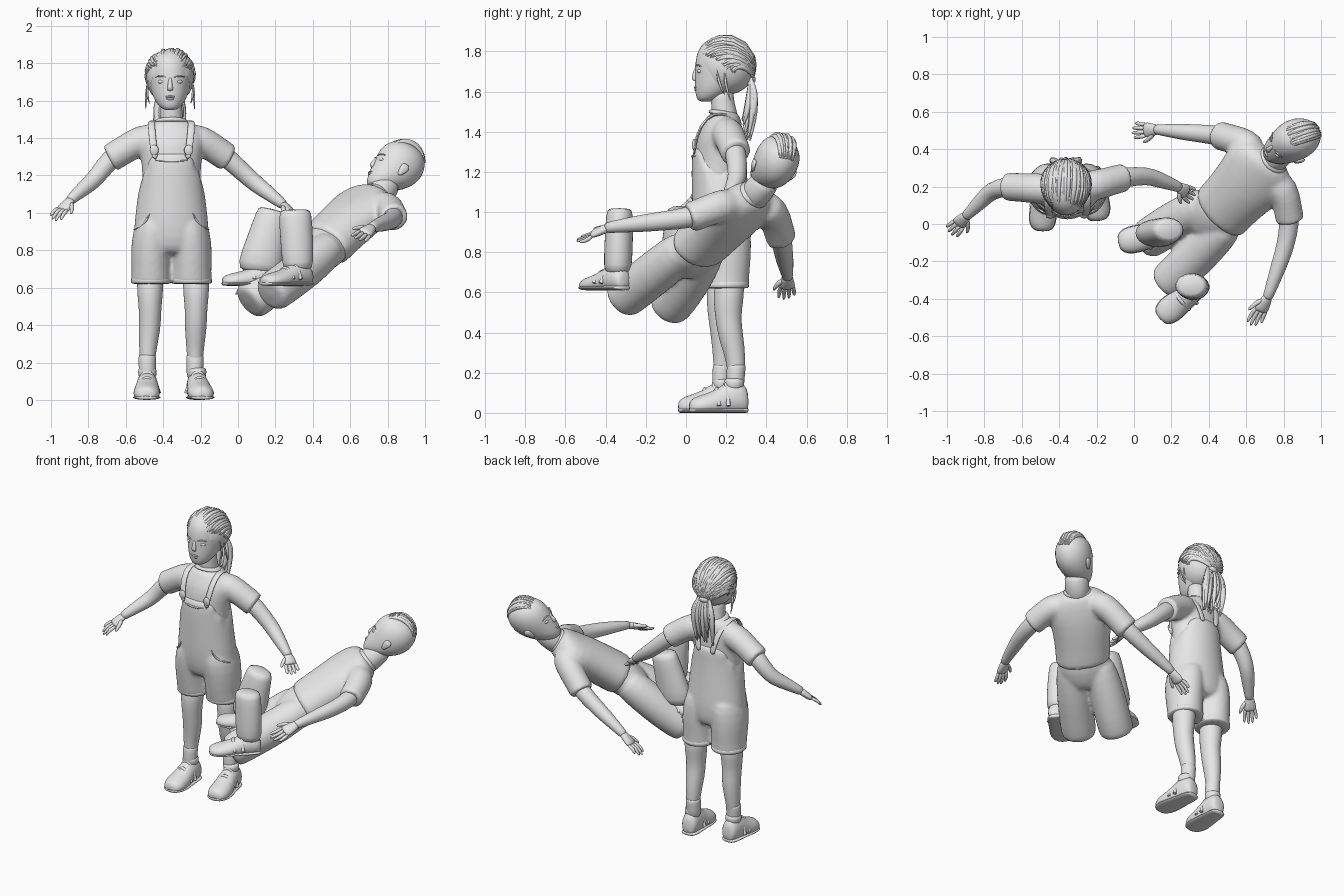
import bpy, bmesh, math, random
from mathutils import Vector, Matrix

random.seed(4)
if "Cube" in bpy.data.objects:
    bpy.data.objects.remove(bpy.data.objects["Cube"])

grey = bpy.data.materials.new("plain_grey")
grey.use_nodes = True
grey.diffuse_color = (0.8, 0.8, 0.8, 1)
grey.node_tree.nodes["Principled BSDF"].inputs["Base Color"].default_value = (0.8, 0.8, 0.8, 1)
ID = Matrix.Identity(4)
X, Y, Z = (1, 0, 0), (0, 1, 0), (0, 0, 1)


def finish(name, bm, M=ID, subsurf=1):
    bmesh.ops.recalc_face_normals(bm, faces=bm.faces)
    for f in bm.faces:
        f.smooth = True
    me = bpy.data.meshes.new(name)
    bm.to_mesh(me)
    bm.free()
    me.transform(M)
    me.materials.append(grey)
    ob = bpy.data.objects.new(name, me)
    bpy.context.collection.objects.link(ob)
    if subsurf:
        mod = ob.modifiers.new("smooth", "SUBSURF")
        mod.levels = mod.render_levels = subsurf
    return ob


def fuse(name, parts):
    """Blend overlapping closed parts into one continuous garment."""
    bpy.context.view_layer.update()
    dg = bpy.context.evaluated_depsgraph_get()
    bm = bmesh.new()
    for p in parts:
        ev = p.evaluated_get(dg)
        bm.from_mesh(ev.to_mesh())
        ev.to_mesh_clear()
    for p in parts:
        bpy.data.objects.remove(p)
    ob = finish(name, bm, subsurf=0)
    rm = ob.modifiers.new("blend", "REMESH")
    rm.mode, rm.voxel_size, rm.use_smooth_shade = "VOXEL", .011, True
    sm = ob.modifiers.new("relax", "SMOOTH")
    sm.factor, sm.iterations = .5, 7


def loft(name, secs, side=None, n=16, M=ID, floor=None, cuts=(), axis=None):
    """Skin elliptical sections (x, y, z, half width, half depth) along a path."""
    bm = bmesh.new()
    pts = [Vector(s[:3]) for s in secs]
    side = Vector(side) if side else (pts[-1] - pts[0]).orthogonal()
    rings = []
    for i, s in enumerate(secs):
        t = Vector(axis) if axis else (pts[min(i + 1, len(pts) - 1)] - pts[max(i - 1, 0)]).normalized()
        u = (side - t * side.dot(t)).normalized()
        w = t.cross(u)
        ring = []
        for k in range(n):
            ang = math.tau * k / n
            p = pts[i] + u * s[3] * math.cos(ang) + w * s[-1] * math.sin(ang)
            if floor is not None:
                p.z = max(p.z, floor)
            ring.append(bm.verts.new(p))
        rings.append(ring)
    for r, q in zip(rings, rings[1:]):
        for k in range(n):
            bm.faces.new((r[k], r[(k + 1) % n], q[(k + 1) % n], q[k]))
    bm.faces.new(rings[0])
    bm.faces.new(rings[-1])
    for co, no in cuts:
        bmesh.ops.bisect_plane(bm, geom=bm.verts[:] + bm.edges[:] + bm.faces[:],
                               plane_co=co, plane_no=no, clear_outer=True)
        bmesh.ops.holes_fill(bm, edges=[e for e in bm.edges if e.is_boundary])
    return finish(name, bm, M)


def ball(name, loc, scale, M=ID, plane=None):
    bm = bmesh.new()
    bmesh.ops.create_uvsphere(bm, u_segments=24, v_segments=14, radius=1,
                              matrix=Matrix.Translation(loc) @ Matrix.Diagonal((*scale, 1)))
    if plane:
        bmesh.ops.bisect_plane(bm, geom=bm.verts[:] + bm.edges[:] + bm.faces[:],
                               plane_co=plane[0], plane_no=plane[1], clear_inner=True)
    finish(name, bm, M, 0)


def strands(name, paths, r, M=ID, taper=True):
    cu = bpy.data.curves.new(name, "CURVE")
    cu.dimensions = "3D"
    cu.bevel_depth, cu.bevel_resolution, cu.use_fill_caps = r, 1, True
    for path in paths:
        sp = cu.splines.new("POLY")
        sp.points.add(len(path) - 1)
        for i, p in enumerate(path):
            sp.points[i].co = (*(M @ Vector(p)), 1)
            sp.points[i].radius = 0.35 + math.sin(math.pi * i / (len(path) - 1)) if taper else 1
        sp.use_smooth = True
    cu.materials.append(grey)
    bpy.context.collection.objects.link(bpy.data.objects.new(name, cu))


def arc(a, b, c, n=9):
    a, b, c = Vector(a), Vector(b), Vector(c)
    return [a * (1 - t) ** 2 + b * 2 * t * (1 - t) + c * t * t for t in (i / (n - 1) for i in range(n))]


def over_skull(a, b, c, radii):
    return [Vector(d.normalized()[k] * radii[k] for k in range(3)) + Vector((0, .015, .01)) for d in arc(a, b, c)]


def head(who, center, front, up, size):
    f = Vector(front).normalized()
    u = Vector(up)
    u = (u - f * u.dot(f)).normalized()
    M = Matrix.Translation(center) @ Matrix((u.cross(f), -f, u)).transposed().to_4x4() @ Matrix.Scale(size, 4)
    skull = [(-.166, -.085, .025, .025), (-.155, -.078, .05, .05), (-.125, -.05, .077, .086), (-.085, -.025, .096, .115),
             (-.03, -.002, .11, .136), (.03, .006, .118, .144), (.09, .008, .11, .134),
             (.13, .01, .084, .104), (.153, .01, .048, .06), (.16, .01, .015, .02)]
    loft(who + "_head", [(0, y, z, a, b) for z, y, a, b in skull], X, 20, M, axis=Z)
    loft(who + "_nose", [(0, -.128, .012, .009, .008), (0, -.136, -.02, .011, .012),
                         (0, -.142, -.052, .018, .016), (0, -.132, -.064, .014, .01)], X, 10, M, axis=Z)
    ball(who + "_upper_lip", (0, -.134, -.094), (.026, .009, .006), M)
    ball(who + "_lower_lip", (0, -.131, -.105), (.022, .01, .007), M)
    for s, lr in ((1, "left"), (-1, "right")):
        ball(f"{who}_{lr}_eye", (s * .046, -.111, -.014), (.02, .016, .011), M)
        strands(f"{who}_{lr}_brow", [arc((s * .022, -.136, .01), (s * .05, -.132, .022), (s * .078, -.106, .01))], .0035, M)
        loft(f"{who}_{lr}_ear", [(s * .1, -.002, -.068, .008, .01), (s * .108, .008, -.04, .012, .022),
                                 (s * .117, .015, -.012, .012, .03), (s * .115, .016, .008, .007, .016)], X, 10, M)
    return M


def hand(name, wrist, tip, thumb):
    """Palm, four fingers and a thumb between wrist and fingertip."""
    w, e = Vector(wrist), Vector(tip)
    d = e - w
    L = d.length
    d.normalize()
    th = Vector(thumb)
    th = (th - d * th.dot(d)).normalized()
    palm = [(0, .028, .024), (.2, .033, .022), (.42, .043, .021), (.55, .039, .015)]
    loft(name + "_palm", [(*(w + d * L * t), a, b) for t, a, b in palm], th, 12)
    curl = d.cross(th) * .012
    for i in range(4):
        off = th * (.03 - .02 * i)
        reach = (.96, 1.04, 1, .86)[i]
        loft(f"{name}_finger_{i + 1}", [(*(w + off + d * L * .45), .0125), (*(w + off * 1.2 + d * L * .72 + curl), .012),
                                        (*(w + off * 1.3 + d * L * reach), .008)], n=8)
    loft(name + "_thumb", [(*(w + th * .012 + d * L * .15), .016), (*(w + th * .05 + d * L * .36), .0135),
                           (*(w + th * .068 + d * L * .62), .009)], n=8)


def arm(name, root, shoulder, cuff, elbow, wrist, tip, thumb, r):
    """Bare arm and hand; returns the sleeve growing out of the torso at root."""
    o, s, c, e, w = map(Vector, (root, shoulder, cuff, elbow, wrist))
    loft(name + "_arm", [(*s.lerp(c, .5), r), (*c, r), (*e, r * .86), (*e.lerp(w, .35), r * .82),
                         (*w, r * .52), (*w.lerp(Vector(tip), .12), r * .5)])
    hand(name + "_hand", w, tip, thumb)
    return loft(name + "_sleeve", [(*o, r * 1.55), (*s, r * 1.52), (*s.lerp(c, .5), r * 1.42),
                                   (*s.lerp(c, .93), r * 1.42), (*c, r * 1.4), (*c, r * 1.3)])


def shoe(name, heel, toe, h):
    """Rounded upper on a flat sole, with two closing straps."""
    d = Vector(toe) - Vector(heel)
    L = d.length
    M = Matrix.Translation(heel) @ Matrix.Rotation(math.atan2(d.x, -d.y), 4, "Z")
    prof = [(0, .05, .03, .045), (.05, .07, .052, .075), (.25, .075, .058, .09), (.42, .06, .062, .085),
            (.6, .042, .07, .066), (.8, .035, .074, .054), (.94, .03, .058, .044), (1, .028, .03, .025)]
    loft(name + "_upper", [(0, -t * L, z * h, a, b * h) for t, z, a, b in prof], X, 18, M, floor=.012, axis=Y)
    loft(name + "_sole", [(0, -t * L, .013, a + .004, .013) for t, z, a, b in prof], X, 16, M, axis=Y)
    for i, t in enumerate((.36, .52)):
        z = (.15, .118)[i] * h
        strands(f"{name}_strap_{i + 1}", [arc((-.064, -t * L, .035), (0, -t * L - .01, z * 2 - .035), (.064, -t * L, .035))],
                .011, M, False)
    loft(name + "_collar", [(0, -.24 * L, .1 * h, .05), (0, -.24 * L, .16 * h, .053), (0, -.24 * L, .175 * h, .046)], n=14, M=M)


# Standing girl: head, neck and tied-back hair
gx = -.356
H = head("girl", (gx - .007, .182, 1.715), (0, -1, 0), Z, 1)
loft("girl_neck", [(gx, .2, 1.43, .075), (gx, .19, 1.5, .062), (gx, .18, 1.56, .058), (gx, .18, 1.62, .06)])
ball("girl_hair_cap", (0, .018, .014), (.13, .146, .146), H, ((0, -.125, .075), (0, .78, .5)))
locks = []
for i in range(72):
    p = -1.85 + 3.7 * i / 71 + random.uniform(-.05, .05)
    j = random.uniform(-.14, .14)
    locks.append(over_skull((math.sin(p), -math.cos(p), .62 - .25 * p * p + j * .5),
                            (math.sin(p) * .9 + j, .3, 1.1 - abs(p) * .45),
                            (j, .9, -.45 + j), (.132, .148, .148 + j * .06)))
strands("girl_hair_locks", locks, .008, H)
tail = []
for i in range(28):
    x, y = random.uniform(-.065, .065), random.uniform(-.03, .015)
    tail.append(arc((x * .5, .135, -.035), (x * 1.5, .172 + y, -.15), (x, .125 + y, random.uniform(-.36, -.24))))
strands("girl_ponytail", tail, .012, H)
ball("girl_hair_tie", (0, .135, -.055), (.038, .03, .025), H)
strands("girl_loose_locks", [arc((s * .118, -.03 + k * .04, .0), (s * .13, -.02 + k * .03, -.08),
                                 (s * (.11 + .02 * k), .01 + .03 * k, -.13 - .03 * k))
                             for s in (-1, 1) for k in range(2)], .005, H)

# Girl's arms and shirt
sleeves = [arm("girl_right", (-.43, .185, 1.4), (-.52, .19, 1.39), (-.685, .2, 1.29), (-.76, .18, 1.185),
               (-.89, .05, 1.075), (-.985, -.05, .96), (.7, -.6, -.2), .055),
           arm("girl_left", (-.285, .19, 1.4), (-.195, .21, 1.39), (-.05, .25, 1.29), (.07, .26, 1.175),
               (.235, .2, 1.05), (.325, .14, .96), (-.5, -.8, 0), .055)]
torso = loft("girl_torso", [(gx, .17, 1.0, .16, .12), (gx, .165, 1.2, .155, .122), (gx, .165, 1.32, .168, .122),
                            (gx, .172, 1.4, .185, .112), (gx, .185, 1.455, .155, .092), (gx, .19, 1.505, .088, .072)],
             X, 20, axis=Z)
fuse("girl_shirt", [torso] + sleeves)
loft("girl_collar", [(gx, .185, 1.475, .1, .082), (gx, .188, 1.495, .09, .076), (gx, .19, 1.508, .07, .064)], X)

# Dungarees with straps, buckles and pockets
armholes = [((gx + s * .1, 0, 1.34), (s, 0, .38)) for s in (-1, 1)]
dungarees = [loft("dungaree_body", [(gx, .19, .77, .15, .1), (gx, .187, .81, .2, .135), (gx, .18, .92, .203, .148),
                                    (gx, .172, 1.05, .186, .143), (gx, .165, 1.2, .17, .139),
                                    (gx, .165, 1.27, .171, .137), (gx, .168, 1.345, .174, .133)], X, 28,
                  cuts=armholes, axis=Z)]
for s, lr in ((1, "left"), (-1, "right")):
    x = gx + s * .108
    dungarees.append(loft(f"dungaree_{lr}_leg", [(gx + s * .085, .178, 1.0, .09, .13), (gx + s * .1, .183, .9, .11, .146),
                                                 (x, .19, .79, .113, .138), (x, .195, .68, .106, .122),
                                                 (x, .2, .63, .111, .117), (x, .2, .617, .108, .114)], X, axis=Z))
    loft(f"dungaree_{lr}_cuff", [(x, .2, .618, .105, .11), (x, .2, .626, .112, .118), (x, .2, .652, .111, .118),
                                 (x, .2, .662, .103, .11)], X)
    loft(f"dungaree_{lr}_strap", [(gx + s * .085, .04, 1.28, .02, .008), (gx + s * .1, .05, 1.38, .02, .008),
                                  (gx + s * .108, .1, 1.475, .02, .008), (gx + s * .105, .18, 1.5, .02, .008),
                                  (gx + s * .085, .265, 1.45, .02, .008), (gx + s * .06, .297, 1.34, .02, .008),
                                  (gx + s * .05, .3, 1.28, .02, .008)], X, 10)
    ball(f"dungaree_{lr}_buckle", (gx + s * .092, .04, 1.335), (.024, .01, .028))
    strands(f"dungaree_{lr}_pocket", [arc((gx + s * .115, .058, 1.0), (gx + s * .14, .06, .93), (gx + s * .203, .14, .91))], .005)
fuse("dungarees", dungarees)
strands("bib_pocket_hem", [arc((gx - .085, .05, 1.28), (gx, .014, 1.275), (gx + .085, .05, 1.28))], .005)

# Girl's legs and shoes
for lr, x, xa, y, ya in (("right", -.47, -.485, .175, .175), ("left", -.224, -.23, .21, .245)):
    loft(f"girl_{lr}_leg", [(x, y + .01, .7, .08), (x, y, .55, .068, .076), (x, y, .47, .059, .064),
                            (x - .002, y + .012, .38, .061, .064), (xa, ya + .01, .25, .043, .047), (xa, ya, .12, .04)], X)
    loft(f"girl_{lr}_sock", [(xa, ya, .1, .046), (xa, ya, .17, .046), (xa, ya + .006, .235, .049), (xa, ya + .006, .245, .044)])
shoe("girl_right_shoe", (-.483, .25, 0), (-.49, -.04, 0), 1)
shoe("girl_left_shoe", (-.228, .31, 0), (-.19, .015, 0), 1)

# Reclining boy: head with a strip of hair, neck
B = head("boy", (.85, .44, 1.235), (-.85, -.2, .45), (.35, .35, .87), .95)
loft("boy_neck", [(.71, .31, 1.05, .085), (.765, .365, 1.11, .075), (.825, .415, 1.18, .075)])
crest = []
for i in range(26):
    k = -.5 + i / 25
    j = random.uniform(-.08, .08)
    crest.append(over_skull((k, -.85 + j, .62), (k + j, -.1, 1.4), (k * .7 - j, .8 + j, .6), (.118, .142, .16 + j * .12)))
strands("boy_hair_strip", crest, .009, B)

# Boy's arms, shirt and trousers
across = (.82, -.57, 0)
sleeves = [arm("boy_left", (.73, .25, 1.035), (.805, .18, 1.035), (.835, .015, .97), (.81, -.12, .955), (.72, -.38, .925),
               (.635, -.545, .86), (-.8, .1, .3), .055),
           arm("boy_right", (.66, .37, 1.045), (.59, .435, 1.0), (.45, .475, .865), (.34, .485, .8), (.13, .505, .685),
               (-.01, .5, .565), (.2, -1, .1), .055)]
torso = loft("boy_torso", [(.45, .05, .818, .165, .12), (.465, .065, .83, .174, .13), (.52, .125, .885, .172, .127),
                           (.6, .21, .96, .187, .126), (.665, .28, 1.02, .212, .113), (.715, .325, 1.07, .18, .098),
                           (.75, .35, 1.1, .095, .075)], across, 20, axis=(.63, .56, .54))
fuse("boy_shirt", [torso] + sleeves)
loft("boy_shirt_collar", [(.725, .325, 1.075, .1, .085), (.745, .345, 1.095, .09, .078), (.755, .355, 1.105, .077, .068)], across)
fuse("boy_trousers", [
    loft("seat", [(.34, -.03, .72, .11, .08), (.38, 0, .755, .15, .105), (.43, .04, .8, .168, .118),
                  (.5, .1, .865, .165, .12)], across, 18),
    loft("left_thigh", [(.52, .02, .84, .09), (.445, -.055, .78, .108), (.36, -.145, .705, .112), (.265, -.235, .635, .112),
                        (.19, -.305, .58, .112), (.165, -.33, .56, .1)]),
    loft("right_thigh", [(.41, .12, .84, .09), (.325, .075, .765, .108), (.235, .025, .68, .112), (.15, -.03, .595, .112),
                         (.075, -.08, .535, .112), (.05, -.095, .515, .1)])])

# Boy's raised shins and shoes
loft("boy_left_shin", [(.305, -.33, 1.02, .075, .055), (.305, -.33, 1.0, .09, .07), (.315, -.335, .85, .09, .072),
                       (.32, -.34, .72, .085, .072), (.32, -.34, .69, .07, .06)], X)
loft("boy_right_shin", [(.19, -.03, 1.02, .075, .055), (.185, -.03, 1.0, .088, .07), (.15, -.045, .85, .105, .078),
                        (.115, -.05, .71, .125, .08), (.115, -.05, .68, .1, .06)], X)
shoe("boy_left_shoe", (.385, -.3, .61), (.135, -.505, .61), .8)
shoe("boy_right_shoe", (.25, -.03, .61), (-.085, -.1, .61), .8)
